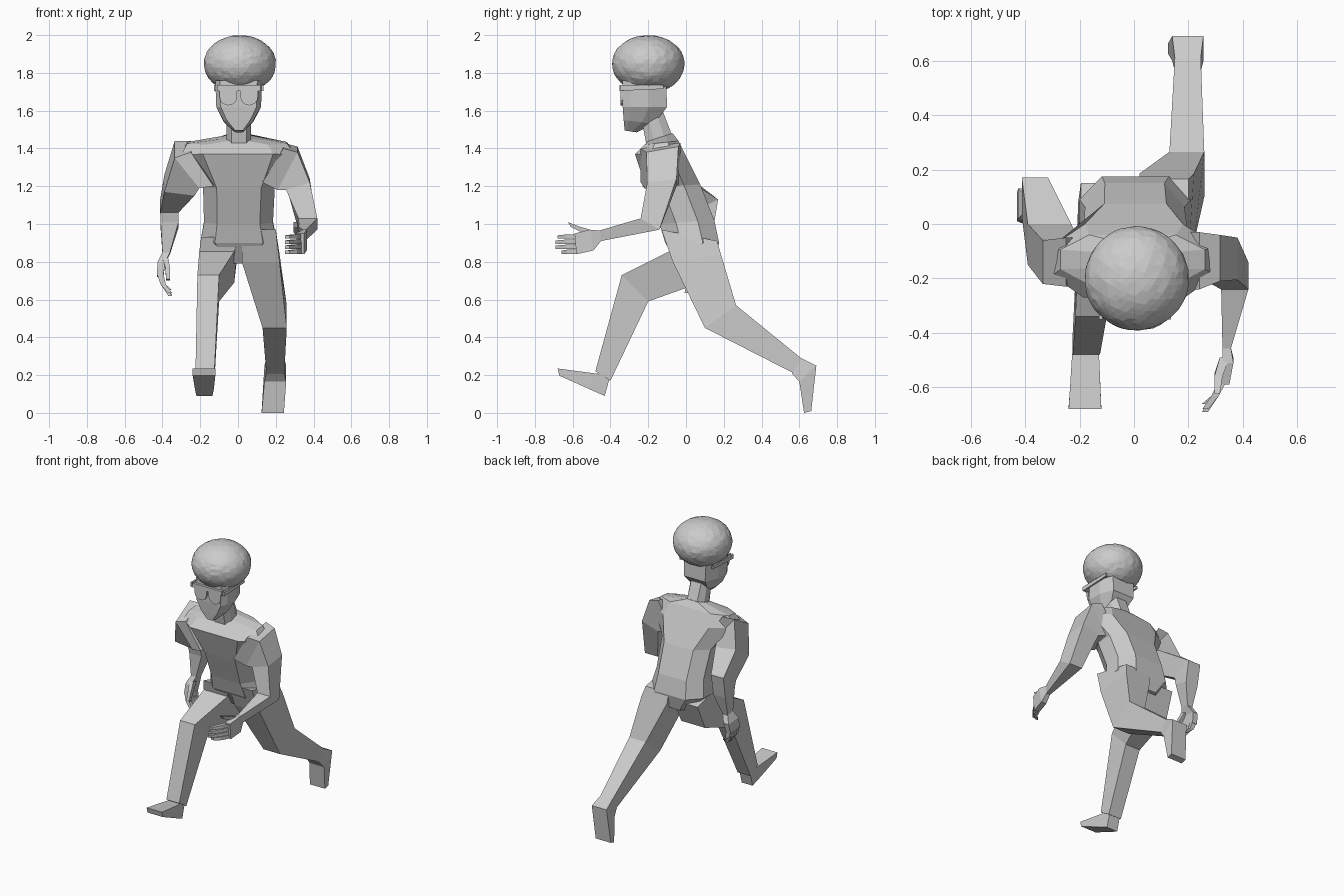
import bpy, bmesh, math, random
from mathutils import Vector

random.seed(4)
BOX = [(-1, -1), (1, -1), (1, 1), (-1, 1)]
TORSO = [(-.62, -1), (.62, -1), (1, -.4), (1, .4), (.6, 1), (-.6, 1), (-1, .4), (-1, -.4)]
HEAD = [(-.8, -1), (.8, -1), (1, -.65), (1, .2), (.7, 1), (-.7, 1), (-1, .2), (-1, -.65)]


def finish(name, bm):
    bmesh.ops.recalc_face_normals(bm, faces=bm.faces)
    me = bpy.data.meshes.new(name)
    bm.to_mesh(me)
    bm.free()
    ob = bpy.data.objects.new(name, me)
    bpy.context.collection.objects.link(ob)
    return ob


def loft(name, sections, shape=BOX):
    """Each section: front y, front z, back y, back z, left x, right x, optional sideways tilt."""
    bm = bmesh.new()
    rings = []
    for yf, zf, yb, zb, xl, xr, *tilt in sections:
        t = tilt[0] if tilt else 0
        ring = []
        for u, v in shape:
            k = (v + 1) / 2
            ring.append(bm.verts.new(((xl + xr) / 2 + u * (xr - xl) / 2,
                                      yf + (yb - yf) * k,
                                      zf + (zb - zf) * k + t * u)))
        rings.append(ring)
    n = len(shape)
    for a, b in zip(rings, rings[1:]):
        for i in range(n):
            bm.faces.new((a[i], a[(i + 1) % n], b[(i + 1) % n], b[i]))
    bm.faces.new(rings[0])
    bm.faces.new(rings[-1])
    return finish(name, bm)


# Torso, leaning forward
loft("torso", [
    (-.04, .79, .15, .80, -.10, .13),
    (-.11, .90, .175, .90, -.20, .21),
    (-.14, 1.0, .15, 1.02, -.18, .185),
    (-.21, 1.19, .075, 1.21, -.185, .195),
    (-.27, 1.37, .0, 1.36, -.30, .30),
    (-.22, 1.42, -.04, 1.44, -.27, .26),
    (-.20, 1.44, -.07, 1.48, -.07, .07)], TORSO)

# Neck and head
loft("neck", [(-.21, 1.42, -.07, 1.46, -.06, .07),
              (-.24, 1.58, -.12, 1.59, -.06, .07)], TORSO)
loft("head", [
    (-.325, 1.495, -.26, 1.485, -.02, .03),
    (-.33, 1.55, -.17, 1.53, -.075, .08),
    (-.335, 1.62, -.10, 1.62, -.115, .122),
    (-.335, 1.76, -.105, 1.75, -.12, .127)], HEAD)

# Rounded, slightly lumpy hair
bm = bmesh.new()
bmesh.ops.create_icosphere(bm, subdivisions=4, radius=1)
for v in bm.verts:
    r = random.uniform(.985, 1.005)
    x, y, z = v.co * r
    z = max(z * (.15 if z > 0 else .16), -.115 - max(0, y) * .04)
    v.co = Vector((.01 + x * .192, -.2 + y * .192, 1.85 + z))
finish("hair", bm)

# Glasses: rounded lenses, top bar and side arms
for sx in (-1, 1):
    bm = bmesh.new()
    pts = [(-.046, 1.715), (.046, 1.715)] + [
        (.046 * math.cos(a), 1.672 - .044 * math.sin(a))
        for a in [math.pi * i / 8 for i in range(9)]]
    face = bm.faces.new([bm.verts.new((.004 + sx * .055 + x, -.347, z)) for x, z in pts])
    ext = bmesh.ops.extrude_face_region(bm, geom=[face])
    for v in [g for g in ext["geom"] if isinstance(g, bmesh.types.BMVert)]:
        v.co.y += .014
    finish("lens", bm)
    x = .004 + sx * .126
    loft("glasses_arm", [(-.35, 1.735, -.35, 1.705, x - .006, x + .006),
                         (-.12, 1.735, -.12, 1.715, x - .006, x + .006)])
loft("glasses_bar", [(-.352, 1.705, -.33, 1.705, -.11, .118),
                     (-.352, 1.735, -.33, 1.735, -.11, .118)])

# Front leg and foot
loft("front_leg", [
    (-.11, .93, .15, .86, -.195, .0),
    (-.09, .855, .08, .69, -.205, -.02),
    (-.34, .73, -.20, .59, -.215, -.10),
    (-.48, .22, -.40, .17, -.225, -.125)])
loft("front_foot", [
    (-.40, .20, -.43, .09, -.22, -.135),
    (-.49, .21, -.51, .125, -.228, -.128),
    (-.68, .235, -.67, .197, -.24, -.12)])

# Back leg and foot
loft("back_leg", [
    (-.13, .97, .165, .91, .02, .20),
    (-.07, .80, .185, .84, .02, .22),
    (.10, .45, .265, .57, .13, .258),
    (.57, .21, .615, .285, .15, .245)])
loft("back_foot", [
    (.56, .21, .61, .29, .15, .245),
    (.60, .165, .69, .25, .14, .255),
    (.625, .0, .663, .01, .125, .243)])

# Arm reaching forward
loft("forward_arm", [
    (-.24, 1.31, -.03, 1.34, .13, .24, .09),
    (-.21, 1.28, -.04, 1.31, .21, .315, .10),
    (-.205, 1.20, -.05, 1.22, .255, .38, .02),
    (-.24, 1.03, -.14, .97, .32, .42),
    (-.46, .965, -.45, .91, .325, .355)])
loft("forward_palm", [
    (-.45, .965, -.45, .91, .325, .355),
    (-.51, .97, -.49, .86, .325, .365),
    (-.59, .95, -.58, .84, .31, .35)])
for i in range(4):
    z, tip = .853 + i * .027, (-.66, -.69, -.69, -.68)[i]
    loft("forward_finger", [
        (-.57, z + .012, -.57, z - .012, .312, .343),
        (-.63, z + .011, -.63, z - .012, .285, .312),
        (tip, z + .006, tip, z - .012, .25, .272)])
loft("forward_thumb", [
    (-.49, .965, -.49, .93, .315, .35),
    (-.56, .985, -.55, .955, .295, .325),
    (-.625, 1.01, -.61, .985, .295, .315)])

# Arm swinging back
loft("rear_arm", [
    (-.23, 1.29, -.05, 1.35, -.25, -.13, -.09),
    (-.22, 1.27, -.06, 1.36, -.335, -.205, -.08),
    (-.15, 1.16, .0, 1.25, -.39, -.23, -.01),
    (.03, 1.06, .17, 1.13, -.412, -.315),
    (.04, 1.01, .145, .98, -.41, -.315),
    (.045, .85, .105, .84, -.40, -.36)])
loft("rear_palm", [
    (.045, .85, .105, .84, -.40, -.36),
    (.02, .80, .13, .79, -.425, -.385),
    (.01, .73, .115, .72, -.43, -.395)])
for i in range(4):
    y, tip = .022 + i * .027, (.635, .62, .625, .65)[i]
    loft("rear_finger", [
        (y - .012, .735, y + .012, .735, -.428, -.395),
        (y - .02, .68, y + .004, .68, -.41, -.382),
        (y - .03, tip, y - .012, tip, -.37, -.35)])
loft("rear_thumb", [
    (.03, .82, .065, .81, -.40, -.37),
    (-.01, .77, .02, .76, -.385, -.36),
    (-.035, .71, -.015, .70, -.38, -.36)])
